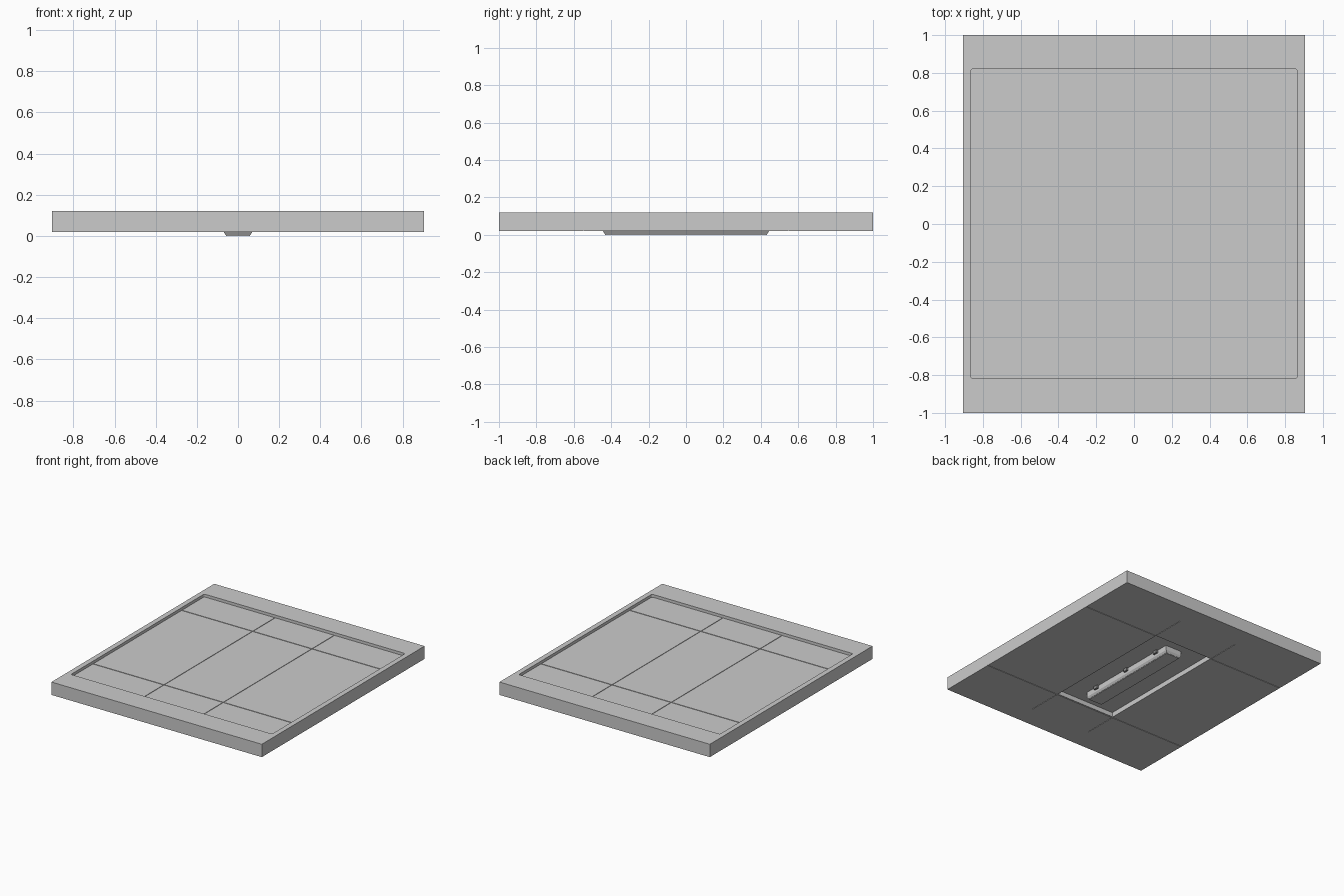
import bpy, bmesh, math

if "Cube" in bpy.data.objects:
    bpy.data.objects.remove(bpy.data.objects["Cube"])

def material(name, v):
    m = bpy.data.materials.new(name)
    m.diffuse_color = (v, v, v, 1)
    m.use_nodes = True
    m.node_tree.nodes["Principled BSDF"].inputs["Base Color"].default_value = m.diffuse_color
    return m

GREY = material("light_grey", 0.60)
DARK = material("dark_grey", 0.25)

def block(name, x, y, z, mat=GREY, top=None, round_corners=0):
    """Box from (min, max) ranges; top widens the upper face; corners can be rounded."""
    bm = bmesh.new()
    bmesh.ops.create_cube(bm, size=1)
    for v in bm.verts:
        grow = top if top and v.co.z > 0 else 0
        for i, r in enumerate((x, y, z)):
            s = 1 if v.co[i] > 0 else -1
            v.co[i] = (r[1] if s > 0 else r[0]) + (s * grow if i < 2 else 0)
    if round_corners:
        edges = [e for e in bm.edges if abs(e.verts[0].co.z - e.verts[1].co.z) > 1e-4]
        bmesh.ops.bevel(bm, geom=edges, offset=round_corners, segments=4,
                        profile=0.5, affect='EDGES')
    bmesh.ops.recalc_face_normals(bm, faces=bm.faces)
    me = bpy.data.meshes.new(name)
    bm.to_mesh(me)
    bm.free()
    ob = bpy.data.objects.new(name, me)
    me.materials.append(mat)
    bpy.context.collection.objects.link(ob)
    return ob

def cut(target, cutter):
    m = target.modifiers.new("cut", 'BOOLEAN')
    m.operation = 'DIFFERENCE'
    m.solver = 'EXACT'
    m.object = cutter
    bpy.context.view_layer.objects.active = target
    bpy.ops.object.modifier_apply(modifier=m.name)
    bpy.data.objects.remove(cutter)

BOT, TOP, FLOOR, POCKET = 0.02, 0.12, 0.098, 0.058
GX, GY = 0.255, 0.545

# tray slab with a shallow recess on top and a pocket underneath
tray = block("tray", (-0.905, 0.905), (-1, 1), (BOT, TOP))
cut(tray, block("recess", (-0.865, 0.865), (-0.817, 0.82), (FLOOR, 0.2), round_corners=0.012))
cut(tray, block("pocket", (-GX, GX), (-GY, GY), (-0.1, POCKET)))

# panel seams on the floor and on the underside
w = 0.003
for s in (-1, 1):
    cut(tray, block("seam", (-0.864, 0.864), (s*GY - w, s*GY + w), (FLOOR - 0.004, 0.11)))
    cut(tray, block("seam", (s*GX - w*0.7, s*GX + w*0.7), (-0.816, 0.819), (FLOOR - 0.004, 0.11)))
    cut(tray, block("seam", (-1, 1), (s*(GY + w) - w, s*(GY + w) + w), (-0.1, BOT + 0.003)))
    for t in (-1, 1):
        ys = sorted((t*(GY - 0.01), t*0.82))
        cut(tray, block("seam", (s*(GX + w) - w*0.7, s*(GX + w) + w*0.7), ys, (-0.1, BOT + 0.003)))

# drain channel hanging in the pocket
block("drain_channel", (-0.058, 0.058), (-0.432, 0.432), (0, POCKET + 0.002), top=None)
block("channel_flange", (-0.06, 0.06), (-0.434, 0.434), (0.004, 0.02), top=0.01)
block("channel_body", (-0.07, 0.07), (-0.44, 0.44), (0.02, POCKET + 0.002))

# small fixing clips along both sides of the channel
for s in (-1, 1):
    for y in (-0.33, 0, 0.33):
        xs = sorted((s*0.069, s*0.085))
        block("clip", xs, (y - 0.018, y + 0.018), (0.035, POCKET + 0.001), DARK)
